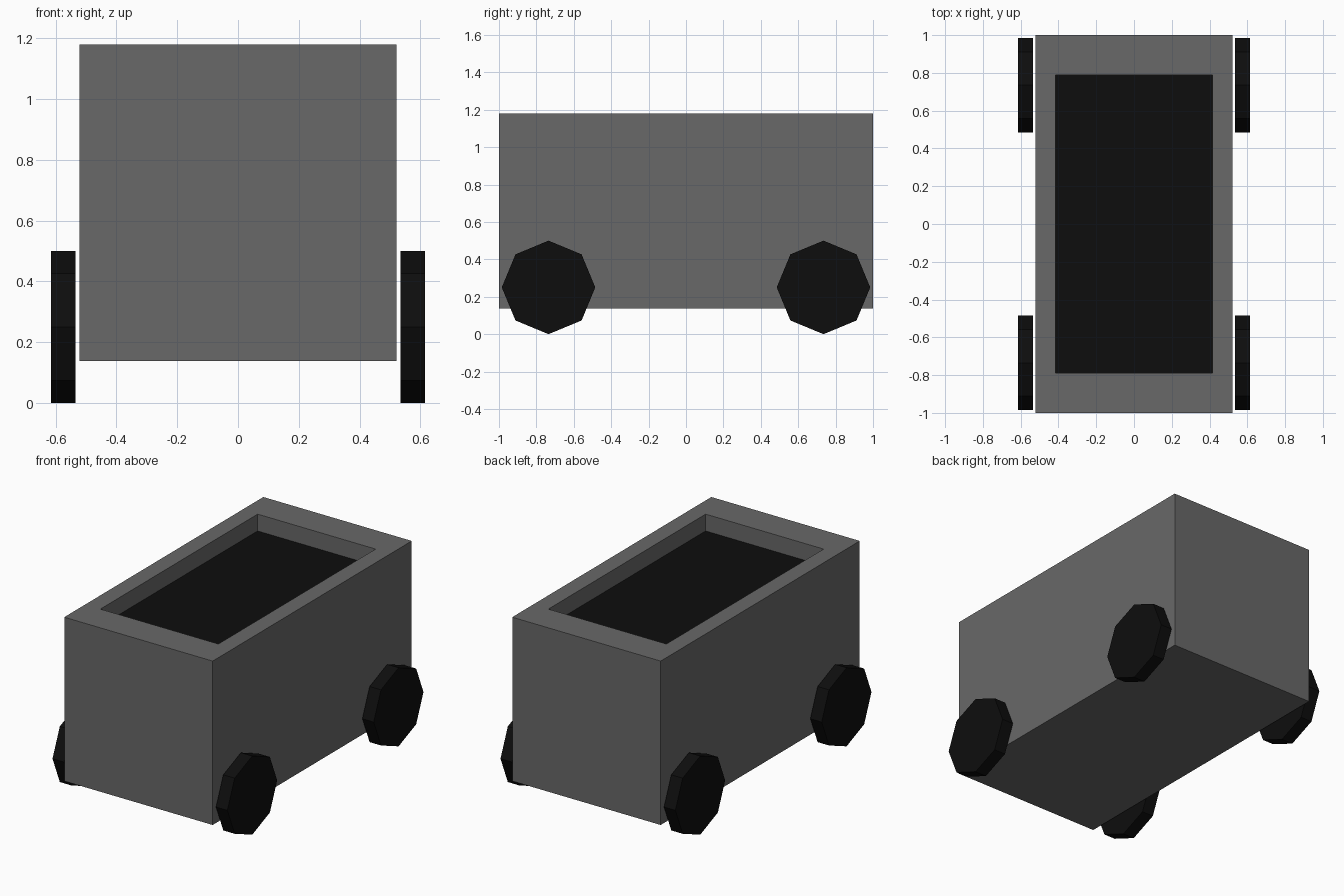
import bpy, bmesh, math
from mathutils import Matrix, Vector

if "Cube" in bpy.data.objects:
    bpy.data.objects.remove(bpy.data.objects["Cube"])


def material(name, value):
    m = bpy.data.materials.new(name)
    m.diffuse_color = (value, value, value, 1)
    m.use_nodes = True
    m.node_tree.nodes["Principled BSDF"].inputs["Base Color"].default_value = m.diffuse_color
    return m


GREY = material("grey metal", 0.14)
BLACK = material("black", 0.0042)


def add_object(name, bm, mat):
    bmesh.ops.recalc_face_normals(bm, faces=bm.faces)
    mesh = bpy.data.meshes.new(name)
    bm.to_mesh(mesh)
    bm.free()
    mesh.materials.append(mat)
    ob = bpy.data.objects.new(name, mesh)
    bpy.context.collection.objects.link(ob)
    return ob


HALF_X, HALF_Y, BOTTOM, TOP = 0.522, 1.0, 0.138, 1.18
OPEN_X, OPEN_Y, LOAD_Z = 0.415, 0.79, 1.073

# Cart body: box with a sunken rectangular opening in the top
bm = bmesh.new()
bmesh.ops.create_cube(bm, size=1, matrix=Matrix.Translation((0, 0, (TOP + BOTTOM) / 2))
                      @ Matrix.Diagonal((2 * HALF_X, 2 * HALF_Y, TOP - BOTTOM, 1)))
lid = max(bm.faces, key=lambda f: f.calc_center_median().z)
bmesh.ops.inset_individual(bm, faces=[lid], thickness=0.05)
for v in lid.verts:  # rim is wider at the ends than at the sides
    v.co = Vector((math.copysign(OPEN_X, v.co.x), math.copysign(OPEN_Y, v.co.y), TOP))
well = bmesh.ops.extrude_face_region(bm, geom=[lid])
for v in [g for g in well["geom"] if isinstance(g, bmesh.types.BMVert)]:
    v.co.z = LOAD_Z
if lid.is_valid:
    bmesh.ops.delete(bm, geom=[lid], context='FACES_ONLY')
# Dark load: the floor of the well
floor = next(f for f in bm.faces if all(abs(v.co.z - LOAD_Z) < 1e-4 for v in f.verts))
floor.material_index = 1
body = add_object("cart_body", bm, GREY)
body.data.materials.append(BLACK)

# Four octagonal wheels, a point at the top
for side, sx in (("left", -1), ("right", 1)):
    for end, sy in (("front", -1), ("back", 1)):
        bm = bmesh.new()
        bmesh.ops.create_cone(bm, cap_ends=True, segments=8, radius1=0.25, radius2=0.25, depth=0.08,
                              matrix=Matrix.Translation((sx * 0.575, sy * 0.735, 0.25))
                              @ Matrix.Rotation(math.pi / 2, 4, 'Y'))
        add_object(f"{end}_{side}_wheel", bm, BLACK)
